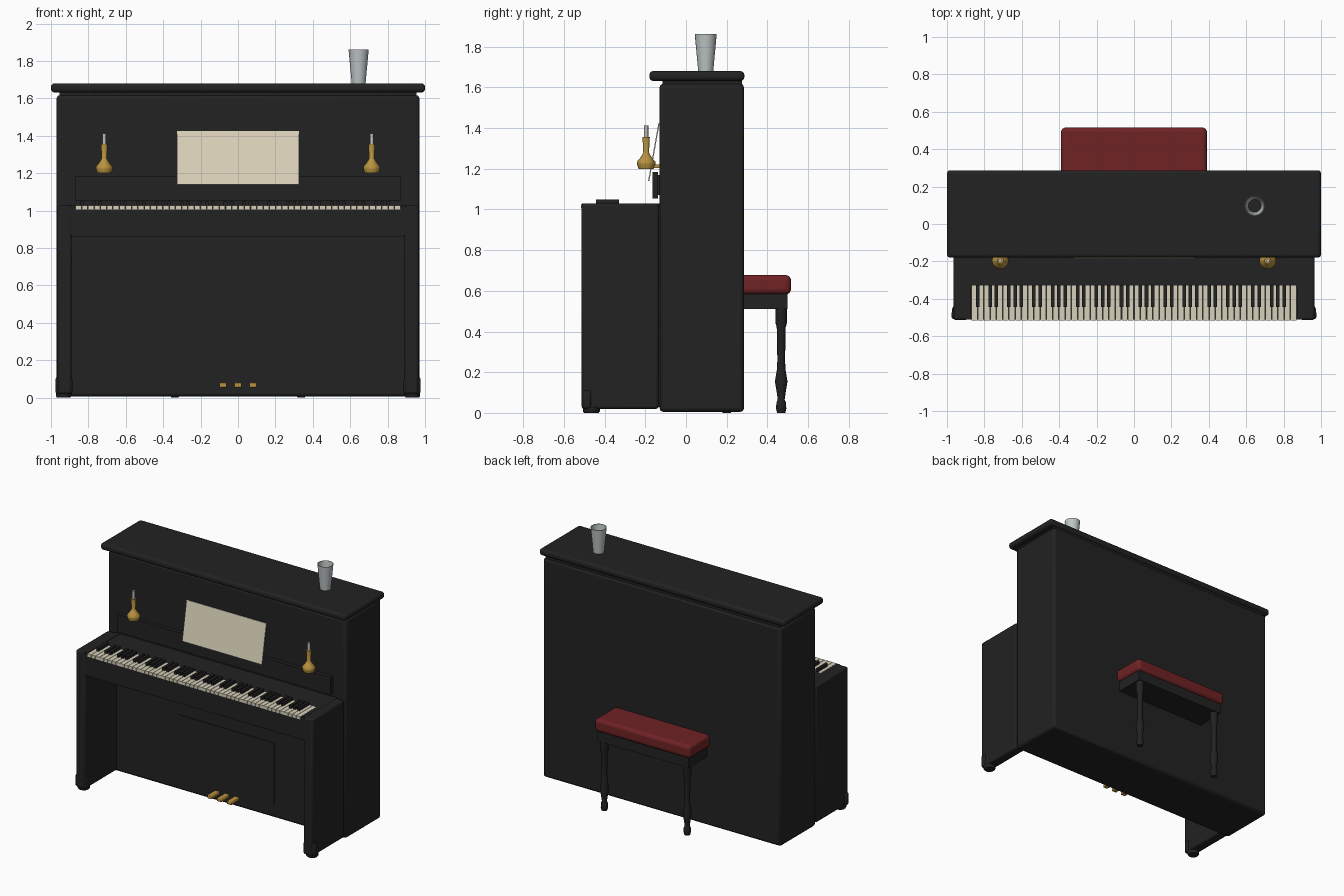
import bpy, bmesh, math
from mathutils import Matrix

if "Cube" in bpy.data.objects:
    bpy.data.objects.remove(bpy.data.objects["Cube"])


def material(name, rgb):
    m = bpy.data.materials.new(name)
    m.diffuse_color = (*rgb, 1)
    m.use_nodes = True
    m.node_tree.nodes["Principled BSDF"].inputs["Base Color"].default_value = m.diffuse_color
    return m


BLACK = material("black lacquer", (0.016, 0.016, 0.016))
IVORY = material("ivory", (0.68, 0.63, 0.49))
PAPER = material("paper", (0.72, 0.66, 0.50))
GOLD = material("brass", (0.48, 0.29, 0.05))
RED = material("red leather", (0.16, 0.016, 0.018))
GREY = material("grey glass", (0.52, 0.56, 0.56))
WAX = material("candle wax", (0.55, 0.53, 0.50))


def finish(name, bm, mat):
    bmesh.ops.recalc_face_normals(bm, faces=bm.faces)
    me = bpy.data.meshes.new(name)
    bm.to_mesh(me)
    bm.free()
    me.materials.append(mat)
    ob = bpy.data.objects.new(name, me)
    bpy.context.collection.objects.link(ob)
    return ob


def add_box(bm, x, y, z):
    size = (x[1] - x[0], y[1] - y[0], z[1] - z[0])
    mid = ((x[0] + x[1]) / 2, (y[0] + y[1]) / 2, (z[0] + z[1]) / 2)
    bmesh.ops.create_cube(bm, size=1,
                          matrix=Matrix.Translation(mid) @ Matrix.Diagonal((*size, 1)))


def box(name, x, y, z, mat, bevel=0.0, segments=2):
    bm = bmesh.new()
    add_box(bm, x, y, z)
    ob = finish(name, bm, mat)
    if bevel:
        b = ob.modifiers.new("rounded edges", 'BEVEL')
        b.width, b.segments = bevel, segments
        smooth(ob)
    return ob


def smooth(ob, angle=40):
    bpy.ops.object.select_all(action='DESELECT')
    ob.select_set(True)
    bpy.context.view_layer.objects.active = ob
    bpy.ops.object.shade_smooth_by_angle(angle=math.radians(angle))


def lathe(name, profile, at, mat, sides=20, closed=False):
    """Spin a list of (radius, height) points round a vertical axis."""
    bm = bmesh.new()
    pts = profile + profile[:1] if closed else [(0, profile[0][1])] + profile + [(0, profile[-1][1])]
    vs = [bm.verts.new((r, 0, z)) for r, z in pts]
    es = [bm.edges.new(p) for p in zip(vs, vs[1:])]
    bmesh.ops.spin(bm, geom=vs + es, cent=(0, 0, 0), axis=(0, 0, 1),
                   angle=math.tau, steps=sides)
    bmesh.ops.remove_doubles(bm, verts=bm.verts, dist=1e-4)
    bmesh.ops.translate(bm, verts=bm.verts, vec=at)
    ob = finish(name, bm, mat)
    smooth(ob)
    return ob


# Case and lid
box("case", (-0.97, 0.97), (-0.13, 0.285), (0.005, 1.618), BLACK, 0.018)
box("lid_neck", (-0.955, 0.955), (-0.115, 0.275), (1.60, 1.645), BLACK)
box("lid", (-1, 1), (-0.18, 0.287), (1.632, 1.68), BLACK, 0.018, 3)

# Lower front panel
box("knee_panel", (-0.39, 0.39), (-0.136, -0.12), (0.10, 0.56), BLACK)

# Keyboard arms with toe blocks and feet
for side, s in (("left", -1), ("right", 1)):
    def span(a, b):
        return tuple(sorted((s * a, s * b)))
    box(side + "_arm", span(0.89, 0.966), (-0.513, -0.134), (0.02, 1.03), BLACK, 0.012)
    box(side + "_key_cheek", span(0.872, 0.90), (-0.51, -0.13), (0.87, 1.03), BLACK)
    box(side + "_arm_joint", span(0.90, 0.955), (-0.15, -0.11), (0.03, 1.015), BLACK)
    box(side + "_toe_block", span(0.885, 0.976), (-0.508, -0.465), (0.02, 0.11), BLACK, 0.012)
    lathe(side + "_foot", [(0.036, 0), (0.042, 0.008), (0.042, 0.03)],
          (s * 0.932, -0.465, 0), BLACK)

# Key bed, shelf behind the keys and fallboard
box("key_bed", (-0.89, 0.89), (-0.51, -0.12), (0.86, 1.008), BLACK)
box("key_shelf", (-0.875, 0.875), (-0.33, -0.12), (1.0, 1.028), BLACK)
box("fallboard", (-0.87, 0.87), (-0.165, -0.137), (1.055, 1.185), BLACK)
box("fallboard_mount", (-0.80, 0.80), (-0.14, -0.12), (1.07, 1.17), BLACK)

# 52 white keys and 36 black keys, starting at the note A
white, black = bmesh.new(), bmesh.new()
pitch = 1.74 / 52
for i in range(52):
    x = -0.87 + i * pitch
    add_box(white, (x + 0.0015, x + pitch - 0.0015), (-0.515, -0.33), (1.006, 1.028))
    if i and i % 7 in (1, 3, 4, 6, 0):
        add_box(black, (x - 0.0095, x + 0.0095), (-0.443, -0.33), (1.015, 1.05))
finish("white_keys", white, IVORY)
finish("black_keys", black, BLACK)

# Tilted music sheet
sheet = box("music_sheet", (-0.325, 0.325), (-0.003, 0.003), (-0.145, 0.145), PAPER)
sheet.location = (0, -0.158, 1.282)
sheet.rotation_euler.x = -math.atan2(0.05, 0.28)

# Candlesticks
for side, x in (("left", -0.715), ("right", 0.715)):
    lathe(side + "_candlestick", [(0.037, 1.20), (0.045, 1.222), (0.045, 1.235), (0.032, 1.25),
                                  (0.02, 1.268), (0.014, 1.28), (0.018, 1.356)],
          (x, -0.196, 0), GOLD, 12)
    lathe(side + "_candle", [(0.0105, 1.34), (0.0105, 1.412)], (x, -0.196, 0), WAX, 12)
    box(side + "_candle_bracket", (x - 0.008, x + 0.008), (-0.19, -0.12), (1.205, 1.22), GOLD)

# Pedals
for i, x in enumerate((-0.08, 0, 0.08)):
    box(f"pedal_{i + 1}", (x - 0.019, x + 0.019), (-0.22, -0.12), (0.055, 0.08), GOLD, 0.005)

# Open glass on the lid
lathe("drinking_glass", [(0.037, 1.68), (0.054, 1.862), (0.051, 1.862), (0.034, 1.68)],
      (0.645, 0.097, 0), GREY, 24, closed=True)

# Bench standing against the back
box("bench_seat", (-0.39, 0.39), (0.155, 0.516), (0.583, 0.677), RED, 0.025, 4)
box("bench_apron", (-0.372, 0.372), (0.17, 0.50), (0.51, 0.59), BLACK)
leg = [(0.02, 0), (0.025, 0.02), (0.024, 0.05), (0.017, 0.065), (0.022, 0.10), (0.031, 0.155),
       (0.021, 0.215), (0.019, 0.26), (0.022, 0.42), (0.029, 0.445), (0.029, 0.52)]
for x in (-0.338, 0.338):
    for y in (0.20, 0.468):
        lathe("bench_leg", leg, (x, y, 0), BLACK, 16)
